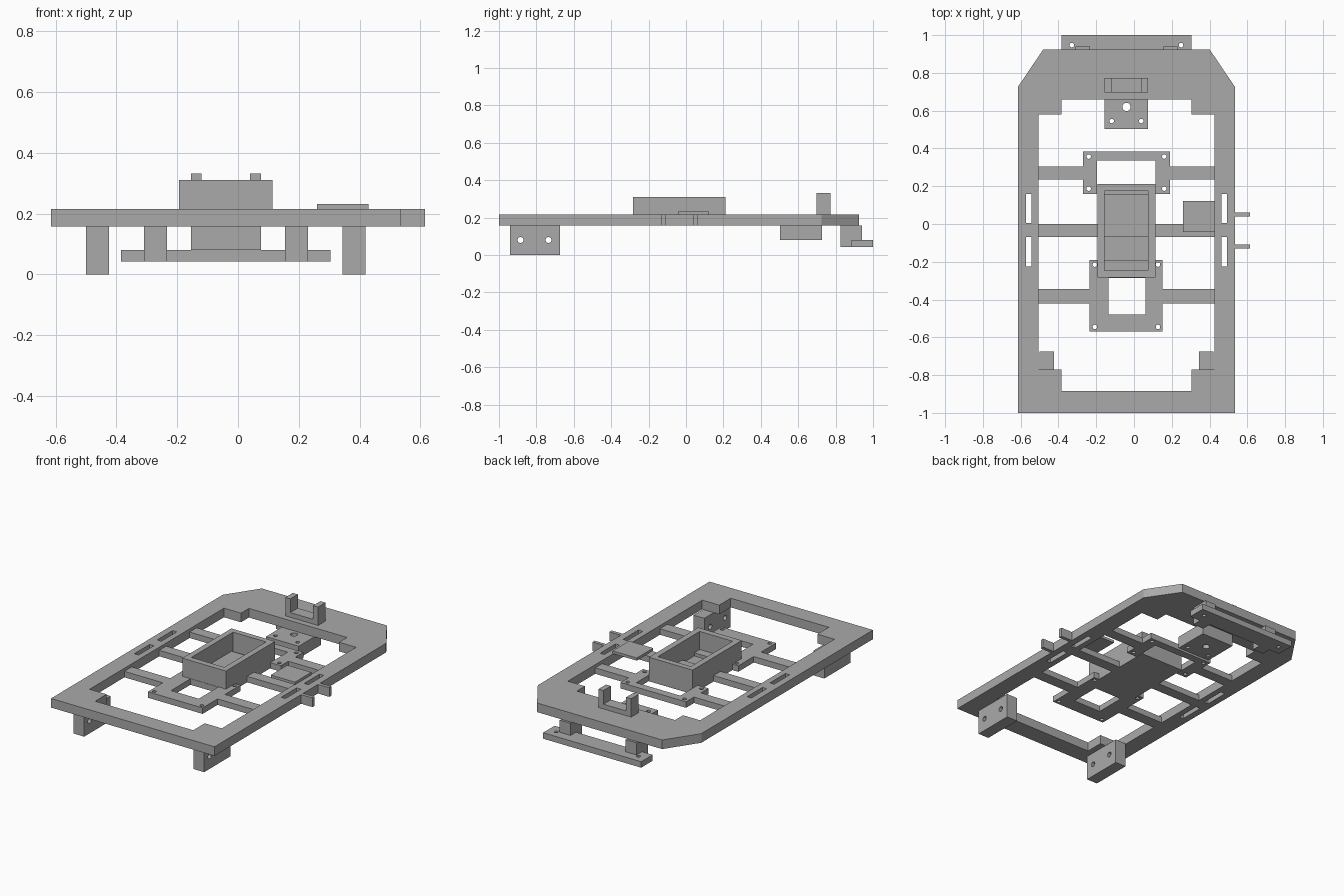
import bpy, bmesh, math
from mathutils import Matrix

if "Cube" in bpy.data.objects:
    bpy.data.objects.remove(bpy.data.objects["Cube"])

CX = -0.04            # symmetry line of the chassis
Z0, Z1 = 0.157, 0.215  # frame underside and top
ZB = 0.195            # top of the recessed bars and mounts

grey = bpy.data.materials.new("plain grey")
grey.diffuse_color = (0.4, 0.4, 0.4, 1)
grey.use_nodes = True
grey.node_tree.nodes["Principled BSDF"].inputs["Base Color"].default_value = grey.diffuse_color


def rect(x0, x1, y0, y1):
    return [(x0, y0), (x1, y0), (x1, y1), (x0, y1)]


def circle(x, y, r, n=20):
    return [(x + r * math.cos(2 * math.pi * i / n), y + r * math.sin(2 * math.pi * i / n))
            for i in range(n)]


def plate(name, outlines, low, high, matrix=None):
    """Extrude a flat outline with holes between two heights."""
    cu = bpy.data.curves.new(name, 'CURVE')
    cu.dimensions = '2D'
    cu.fill_mode = 'BOTH'
    cu.extrude = (high - low) / 2
    for pts in outlines:
        sp = cu.splines.new('POLY')
        sp.points.add(len(pts) - 1)
        for p, (x, y) in zip(sp.points, pts):
            p.co = (x, y, 0, 1)
        sp.use_cyclic_u = True
        sp.use_smooth = False
    tmp = bpy.data.objects.new(name + "_curve", cu)
    bpy.context.collection.objects.link(tmp)
    bpy.context.view_layer.update()
    me = bpy.data.meshes.new_from_object(tmp.evaluated_get(bpy.context.evaluated_depsgraph_get()))
    bpy.data.objects.remove(tmp)
    bm = bmesh.new()
    bm.from_mesh(me)
    bmesh.ops.remove_doubles(bm, verts=bm.verts, dist=1e-5)
    bmesh.ops.translate(bm, verts=bm.verts, vec=(0, 0, (low + high) / 2))
    if matrix:
        bmesh.ops.transform(bm, matrix=matrix, verts=bm.verts)
    bmesh.ops.recalc_face_normals(bm, faces=bm.faces)
    for f in bm.faces:
        f.smooth = False
    bm.to_mesh(me)
    bm.free()
    me.name = name
    me.materials.clear()
    me.materials.append(grey)
    ob = bpy.data.objects.new(name, me)
    bpy.context.collection.objects.link(ob)
    return ob


def block(name, x0, x1, y0, y1, z0, z1):
    return plate(name, [rect(x0, x1, y0, y1)], z0, z1)


# Outer frame with stepped opening and side slots
half = [(0.575, -1), (0.575, 0.725), (0.44, 0.925)]
outer = [(CX + x, y) for x, y in half] + [(CX - x, y) for x, y in reversed(half)]
step = [(0.345, -0.885), (0.345, -0.77), (0.465, -0.77), (0.465, 0.58), (0.345, 0.58), (0.345, 0.66)]
inner = [(CX + x, y) for x, y in step] + [(CX - x, y) for x, y in reversed(step)]
slots = [rect(CX + s * 0.517 - 0.015, CX + s * 0.517 + 0.015, y, y + 0.155)
         for s in (-1, 1) for y in (0.005, -0.225)]
plate("frame", [outer, inner] + slots, Z0, Z1)

# Recessed cross bars
for s, side in ((-1, "left"), (1, "right")):
    for name, x_in, y0, y1 in (("rear", 0.23, 0.235, 0.305), ("middle", 0.15, -0.07, 0.0),
                               ("front", 0.19, -0.42, -0.345)):
        xs = sorted((CX + s * x_in, CX + s * 0.465))
        block(f"{name}_bar_{side}", xs[0], xs[1], y0, y1, Z0, ZB)

# Motor mounts with screw holes
rear = [(-0.27, 0.16), (-0.195, 0.16), (-0.195, 0.335), (0.115, 0.335),
        (0.115, 0.16), (0.19, 0.16), (0.19, 0.385), (-0.27, 0.385)]
plate("rear_mount", [rear] + [circle(CX + s * 0.2, y, 0.012) for s in (-1, 1) for y in (0.187, 0.357)],
      Z0, ZB)
plate("front_mount", [rect(-0.235, 0.15, -0.57, -0.19), rect(-0.135, 0.06, -0.48, -0.285)]
      + [circle(CX + s * 0.167, y, 0.012) for s in (-1, 1) for y in (-0.545, -0.215)], Z0, ZB)

# Open battery box with stepped floor
plate("box_walls", [rect(-0.194, 0.113, -0.283, 0.211), rect(-0.157, 0.075, -0.245, 0.175)], Z0, 0.31)
block("box_floor_middle", -0.16, 0.078, -0.07, 0.16, Z0, ZB)
block("box_floor_front", -0.16, 0.078, -0.19, -0.07, Z0, 0.175)
block("box_floor_rear", -0.16, 0.078, 0.16, 0.178, Z0, 0.175)

# Thin side shelf and side prongs
block("side_shelf", 0.26, 0.43, -0.042, 0.123, Z1, 0.232)
for i, y in enumerate((-0.12, 0.05)):
    block(f"side_prong_{i}", 0.53, 0.615, y - 0.011, y + 0.011, Z0, Z1)

# Upright cradle on top
cradle = [(-0.155, Z1), (0.075, Z1), (0.075, 0.332), (0.04, 0.332), (0.04, 0.245),
          (-0.12, 0.245), (-0.12, 0.332), (-0.155, 0.332)]
plate("cradle", [cradle], -0.772, -0.697, Matrix.Rotation(math.pi / 2, 4, 'X'))

# Hanging caster pad
plate("caster_pad", [rect(-0.155, 0.075, 0.503, 0.727), circle(CX, 0.62, 0.022),
                     circle(CX - 0.078, 0.545, 0.012), circle(CX + 0.078, 0.545, 0.012)], 0.08, Z0)

# Front hanging brackets with cross holes, outline drawn in y-z
to_side = Matrix(((0, 0, 1, 0), (1, 0, 0, 0), (0, 1, 0, 0), (0, 0, 0, 1)))
for s, side in ((-1, "left"), (1, "right")):
    x = CX + s * 0.422
    plate(f"front_bracket_{side}", [rect(-0.94, -0.675, 0, Z0), circle(-0.885, 0.08, 0.016),
                                    circle(-0.735, 0.08, 0.016)], x - 0.038, x + 0.038, to_side)
    # Rear bumper posts
    x = CX + s * 0.232
    block(f"bumper_post_{side}", x - 0.038, x + 0.038, 0.825, 0.94, 0.042, Z0)

# Rear bumper
plate("bumper", [rect(-0.385, 0.305, 0.885, 1.0), circle(CX - 0.289, 0.947, 0.012),
                 circle(CX + 0.289, 0.947, 0.012)], 0.042, 0.08)
